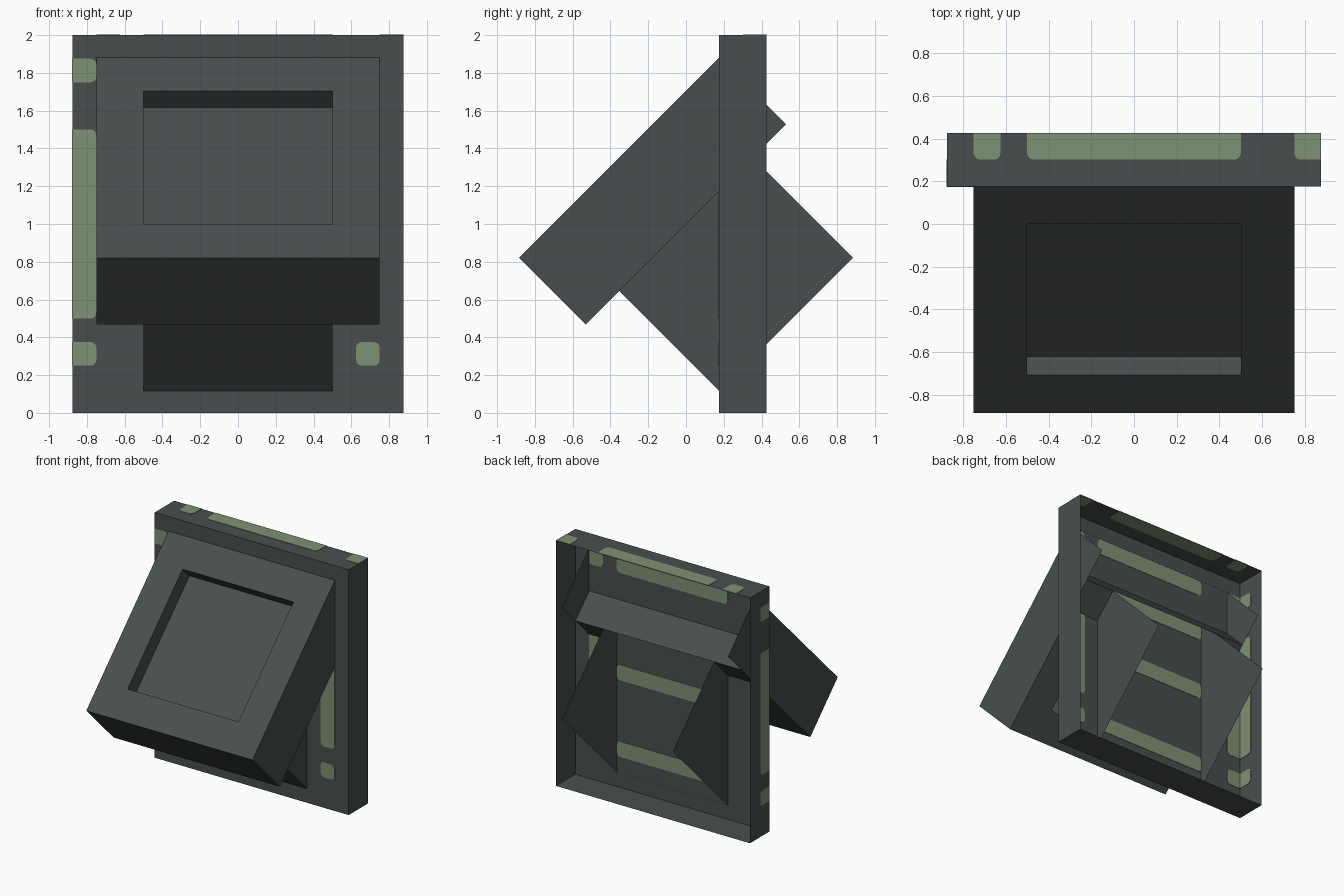
import bpy, bmesh, math
from mathutils import Vector

cube = bpy.data.objects.get("Cube")
if cube:
    bpy.data.objects.remove(cube, do_unlink=True)


def material(name, rgb):
    m = bpy.data.materials.new(name)
    m.use_nodes = True
    m.diffuse_color = (*rgb, 1)
    bsdf = next(n for n in m.node_tree.nodes if n.type == 'BSDF_PRINCIPLED')
    bsdf.inputs["Base Color"].default_value = (*rgb, 1)
    bsdf.inputs["Roughness"].default_value = 0.8
    return m


SLATE = material("dark_slate", (0.065, 0.076, 0.076))
GREEN = material("sage_green", (0.21, 0.285, 0.175))


def add_object(name, bm, mat):
    mesh = bpy.data.meshes.new(name)
    bm.to_mesh(mesh)
    bm.free()
    mesh.materials.append(mat)
    ob = bpy.data.objects.new(name, mesh)
    bpy.context.collection.objects.link(ob)
    return ob


def upright(p):
    return Vector(p)


def tilted(p):
    """(x, s, d) with s = y + z up the slope and d = z - y out of it."""
    x, s, d = p
    return Vector((x, (s - d) / 2, (s + d) / 2))


def shell(name, lo, hi, skip=(), place=upright):
    """Thin-walled box; skip lists the open sides as (axis, sign)."""
    bm = bmesh.new()
    bmesh.ops.create_cube(bm, size=1)
    bm.normal_update()
    gone = [f for f in bm.faces
            if any(f.normal[a] * s > 0.5 for a, s in skip)]
    bmesh.ops.delete(bm, geom=gone, context='FACES')
    for v in bm.verts:
        v.co = place([lo[i] + (v.co[i] + 0.5) * (hi[i] - lo[i]) for i in range(3)])
    return add_object(name, bm, SLATE)


# Frame: shallow box open at the back
W, H, Y0, Y1 = 0.875, 2.0, 0.176, 0.426
shell("frame", (-W, Y0, 0), (W, Y1, H), skip=[(1, 1)])

# Tilted screen housing, made of four beams round a recess
S0, S1, S2, S3 = -0.063, 0.2906, 1.7048, 2.0583
D0, D1 = 0.9985, 1.7055
shell("housing_top", (-0.75, S2, D0), (0.75, S3, D1),
      skip=[(1, 1), (2, -1)], place=tilted)
shell("housing_bottom", (-0.75, S0, D0), (0.75, S1, D1), place=tilted)
for name, a, b in (("housing_right", -0.75, -0.5), ("housing_left", 0.5, 0.75)):
    shell(name, (a, S1, D0), (b, S2, D1), skip=[(1, 1), (1, -1)], place=tilted)

# Screen: one face set back in the recess
DS = D1 - 0.125 * math.sqrt(2)
bm = bmesh.new()
bm.faces.new([bm.verts.new(tilted(p)) for p in
              ((-0.5, S1, DS), (0.5, S1, DS), (0.5, S2, DS), (-0.5, S2, DS))])
add_object("screen", bm, SLATE)

# Support arm: two side plates joined by the lower front face
shell("support_arm", (-0.5, S1, -0.062), (0.5, S2, D0),
      skip=[(1, 1), (2, 1), (2, -1)], place=tilted)


def patch(name, place, u0, u1, v0, v1, r=0.03):
    """Thin green plate; corners are rounded except along the frame's edges."""
    bm = bmesh.new()
    pts = []
    corners = ((u1, v1, 1, 1, 0), (u0, v1, -1, 1, 90),
               (u0, v0, -1, -1, 180), (u1, v0, 1, -1, 270))
    for u, v, su, sv, start in corners:
        if place(u, v)[3]:
            pts.append((u, v))
            continue
        for k in range(4):
            t = math.radians(start + 30 * k)
            pts.append((u - su * r + r * math.cos(t), v - sv * r + r * math.sin(t)))
    face = bm.faces.new([bm.verts.new(place(u, v)[:3]) for u, v in pts])
    bm.normal_update()
    n = face.normal.copy()
    for v in bm.verts:
        v.co -= n * 0.003
    new = bmesh.ops.extrude_face_region(bm, geom=[face])["geom"]
    for v in new:
        if isinstance(v, bmesh.types.BMVert):
            v.co += n * 0.006
    bmesh.ops.recalc_face_normals(bm, faces=bm.faces)
    return add_object(name, bm, GREEN)


# Each wall returns a point and whether it lies on a frame edge
def on_front(u, v):
    return (u, Y0, v, abs(u) >= W)


def on_side(u, v):
    return (-W, u, v, u <= Y0)


def on_top(u, v):
    return (u, v, H, abs(u) >= W or v >= Y1)


# Green marks: columns on the front wall wrapping to the right side
rows = ((1.75, 1.875), (0.5, 1.5), (0.25, 0.375))
for i, (a, b) in enumerate(rows, 1):
    patch(f"mark_front_right_{i}", on_front, -W, -0.75, a, b)
    patch(f"mark_front_left_{i}", on_front, 0.625, 0.75, a, b)
    patch(f"mark_side_{i}", on_side, Y0, 0.301, a, b)

# Horizontal stripes on the front wall, seen through the open back
for i, z in enumerate((1.75, 1.375, 0.875, 0.25), 1):
    patch(f"stripe_{i}", on_front, -0.5, 0.5, z, z + 0.125)

# Marks along the top
for i, (a, b) in enumerate(((-0.75, -0.625), (-0.5, 0.5), (0.75, W)), 1):
    patch(f"mark_top_{i}", on_top, a, b, 0.301, Y1)
